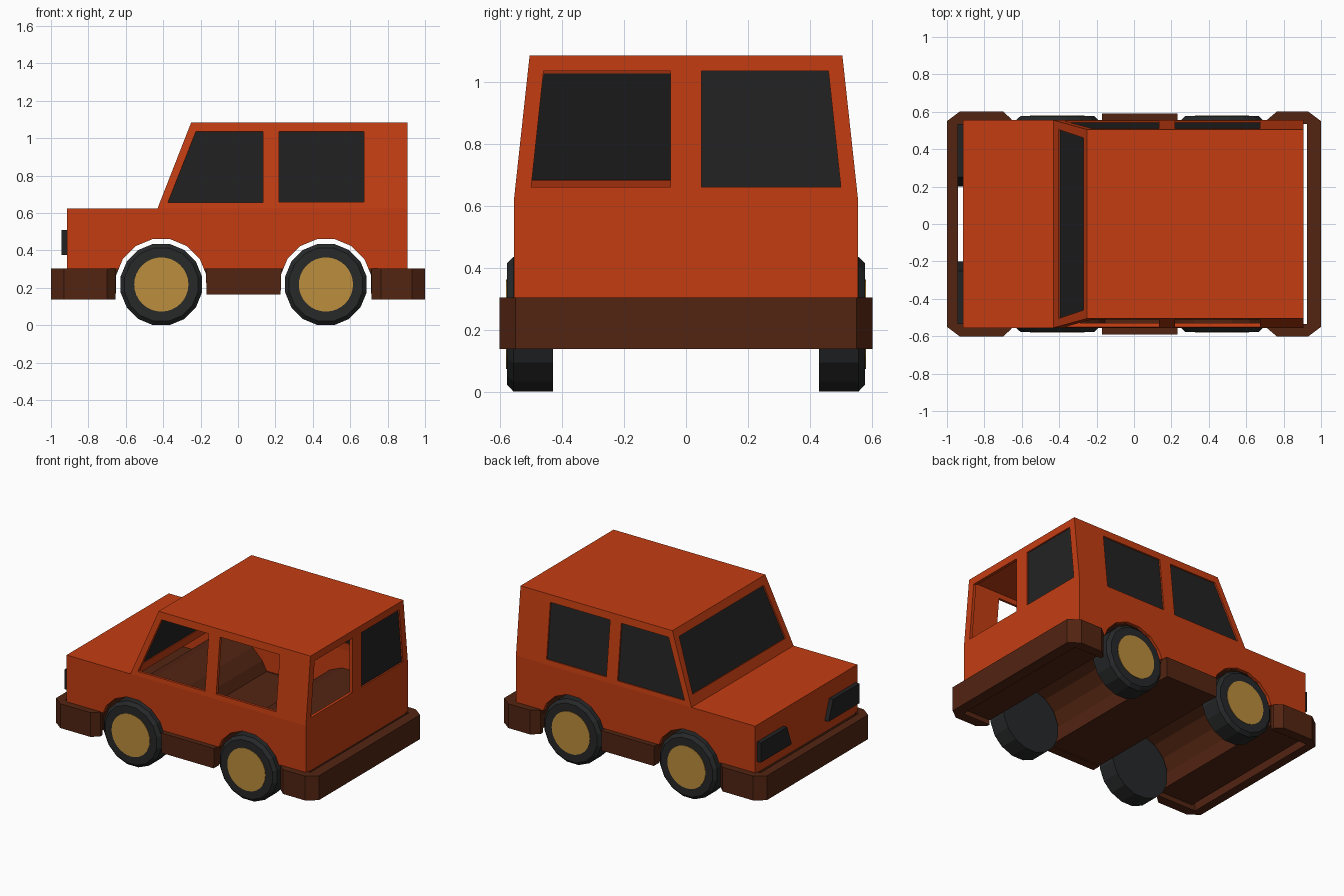
import bpy, bmesh, math
from mathutils import Vector

if "Cube" in bpy.data.objects:
    bpy.data.objects.remove(bpy.data.objects["Cube"])


def material(name, rgb):
    m = bpy.data.materials.new(name)
    m.diffuse_color = (*rgb, 1)
    m.use_nodes = True
    m.node_tree.nodes["Principled BSDF"].inputs["Base Color"].default_value = m.diffuse_color
    return m


ORANGE = material("orange paint", (0.55, 0.046, 0.006))
BROWN = material("brown trim", (0.085, 0.018, 0.006))
BLACK = material("dark glass", (0.0165, 0.0165, 0.0165))
RUBBER = material("tyre rubber", (0.02, 0.021, 0.022))
GOLD = material("gold hub", (0.50, 0.27, 0.045))


def finish(name, bm, mat):
    bmesh.ops.recalc_face_normals(bm, faces=bm.faces)
    me = bpy.data.meshes.new(name)
    bm.to_mesh(me)
    bm.free()
    me.materials.append(mat)
    ob = bpy.data.objects.new(name, me)
    bpy.context.collection.objects.link(ob)
    return ob


def loft(name, rings, mat):
    """Closed solid through rings of equal point count."""
    bm = bmesh.new()
    vs = [[bm.verts.new(p) for p in r] for r in rings]
    n = len(rings[0])
    for a, b in zip(vs, vs[1:]):
        for i in range(n):
            j = (i + 1) % n
            bm.faces.new((a[i], a[j], b[j], b[i]))
    bm.faces.new(vs[0])
    bm.faces.new(vs[-1])
    return finish(name, bm, mat)


def prism_y(name, pts, y0, y1, mat):
    return loft(name, [[(x, y, z) for x, z in pts] for y in (y0, y1)], mat)


def prism_z(name, pts, z0, z1, mat):
    return loft(name, [[(x, y, z) for x, y in pts] for z in (z0, z1)], mat)


def arc(cx, r, k0, k1):
    """Corners k0..k1 of a 16-sided circle round an axle."""
    return [(cx + r * math.cos((k + .5) * math.pi / 8),
             AXLE_Z + r * math.sin((k + .5) * math.pi / 8)) for k in range(k0, k1 + 1)]


AXLE_Z = 0.2175
AXLES = (-0.41, 0.47)
ARCH_R = 0.247


def half_width(z):
    return 0.555 - 0.05 * max(0, z - 0.625) / 0.46


def cabin_solid(name, pts, inset):
    """Body solid with sides that lean in above the waist."""
    bm = bmesh.new()
    sides = []
    for s in (-1, 1):
        v = [bm.verts.new((x, s * (half_width(z) - inset), z)) for x, z in pts]
        sides.append(v)
        bm.faces.new([v[0], v[1], v[2], v[5], v[6]])
        bm.faces.new([v[2], v[3], v[4], v[5]])
    for i in range(7):
        j = (i + 1) % 7
        bm.faces.new((sides[0][i], sides[0][j], sides[1][j], sides[1][i]))
    return finish(name, bm, ORANGE)


def cut(ob, cutter):
    mod = ob.modifiers.new("cut", 'BOOLEAN')
    mod.operation = 'DIFFERENCE'
    mod.solver = 'EXACT'
    mod.object = cutter
    dg = bpy.context.evaluated_depsgraph_get()
    me = bpy.data.meshes.new_from_object(ob.evaluated_get(dg))
    ob.modifiers.clear()
    ob.data = me
    bpy.data.objects.remove(cutter)


# Body shell
body = cabin_solid("body", [(-.915, .3), (-.915, .625), (-.43, .625), (-.25, 1.085),
                            (.905, 1.085), (.905, .625), (.905, .3)], 0)
cut(body, cabin_solid("cavity", [(-.895, .2), (-.895, .605), (-.415, .605), (-.237, 1.065),
                                 (.885, 1.065), (.885, .605), (.885, .2)], .02))
for cx in AXLES:
    cut(body, prism_y("arch_cutter", arc(cx, ARCH_R, 0, 15), -.7, .7, ORANGE))


# Window openings, some of them glazed
def window(name, pts, out, glazed):
    pts = [Vector(p) for p in pts]
    n = (pts[1] - pts[0]).cross(pts[2] - pts[0]).normalized()
    if n.dot(Vector(out)) < 0:
        n = -n
    cut(body, loft("cutter", [[p + n * d for p in pts] for d in (-.032, .03)], ORANGE))
    if glazed:
        loft(name, [[p + n * d for p in pts] for d in (-.016, -.010)], BLACK)


for s in (-1, 1):
    for name, outline in (
            ("front_side_window", [(-.375, .655), (.135, .655), (.135, 1.035), (-.225, 1.035)]),
            ("rear_side_window", [(.22, .658), (.675, .658), (.675, 1.035), (.22, 1.035)])):
        window(name, [(x, s * half_width(z), z) for x, z in outline], (0, s, 0), s > 0)
    window("rear_window", [(.905, s * y, z) for y, z in
                           ((.05, .66), (.50, .66), (.46, 1.035), (.05, 1.035))],
           (1, 0, 0), s > 0)
window("windscreen", [(-.405, -.505, .689), (-.405, .505, .689),
                      (-.27, .46, 1.034), (-.27, -.46, 1.034)], (-1, 0, 0), True)

# Chassis floor with wheel tunnels across the full width
z0 = arc(0, ARCH_R, -1, -1)[0][1]
floor = [(-.915, z0)]
for cx in AXLES:
    floor += arc(cx, ARCH_R, -1, 8)[::-1]
floor += [(.905, z0), (.905, .3)]
for cx in AXLES[::-1]:
    floor += [(cx + .255, .3)] + arc(cx, .265, 1, 6) + [(cx - .255, .3)]
floor += [(-.915, .3)]
prism_y("chassis", floor, -.534, .534, BROWN)

# Sills
for s in (-1, 1):
    prism_y("sill", [(-.168, .165), (.228, .165), (.232, .302), (-.172, .302)],
            s * .53, s * .59, BROWN)


# Wrap-around bumpers
def bumper(name, half):
    prism_z(name, half + [(x, -y) for x, y in half[::-1]], .137, .304, BROWN)


bumper("front_bumper", [(-.94, .535), (-.655, .535), (-.655, .56), (-.70, .602),
                        (-.93, .602), (-1, .55)])
bumper("rear_bumper", [(.925, .535), (.715, .535), (.715, .56), (.765, .602),
                       (.93, .602), (1, .55)])

# Headlights with slanted inner ends
for s in (-1, 1):
    loft("headlight", [[(x, s * y, z) for y, z in
                        ((.20, .375), (.535, .375), (.535, .51), (.25, .51))]
                       for x in (-.945, -.912)], BLACK)

# Wheels: chamfered tyre and hub disc
for cx in AXLES:
    for s in (-1, 1):
        loft("tyre", [[(x, s * y, z) for x, z in arc(cx, r, 0, 15)]
                      for y, r in ((.43, .2218), (.557, .2218), (.578, .200))], RUBBER)
        disc = [(cx + .145 * math.cos(a * math.pi / 16), AXLE_Z + .145 * math.sin(a * math.pi / 16))
                for a in range(32)]
        prism_y("hub", disc, s * .574, s * .581, GOLD)
